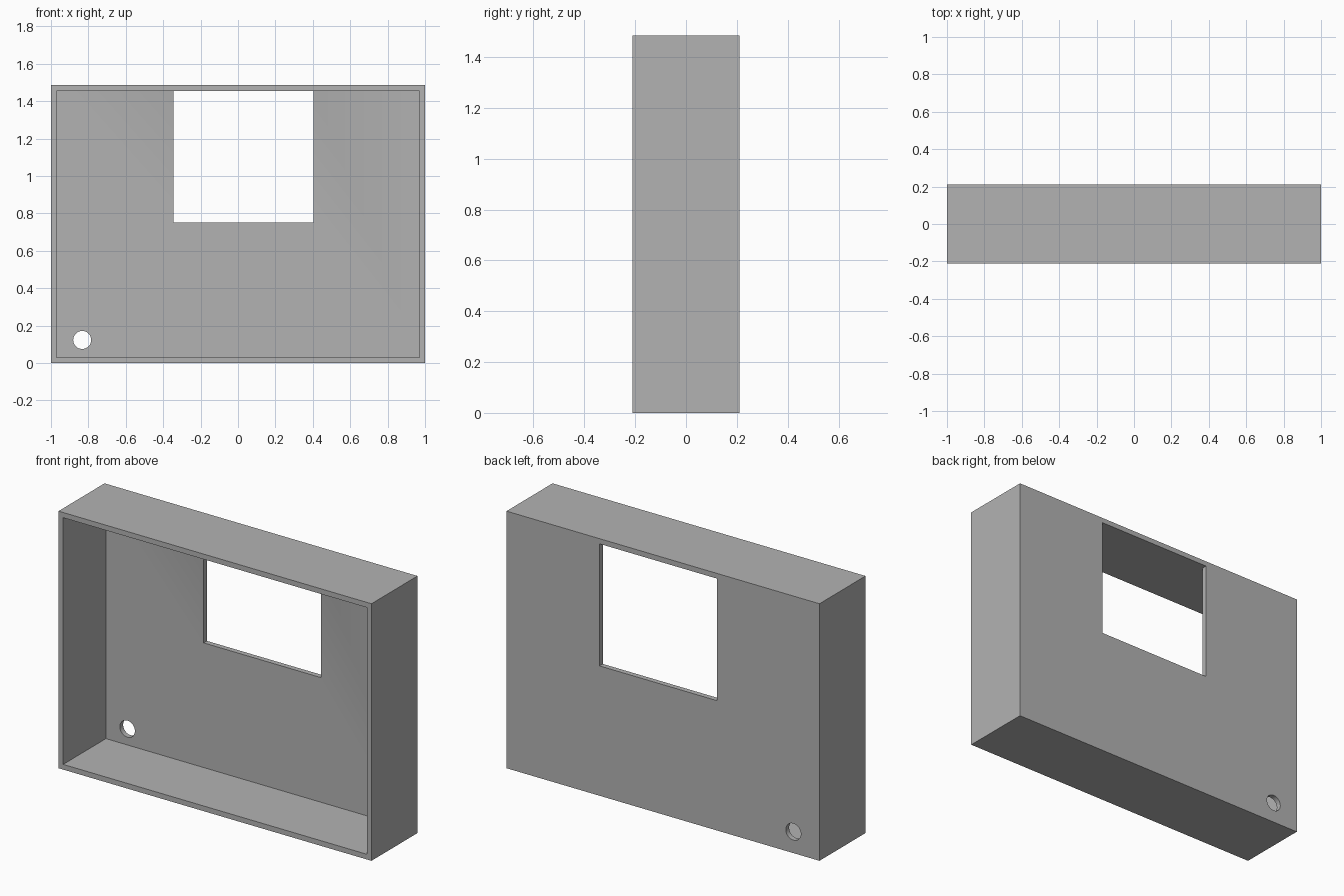
import bpy, bmesh, math
from mathutils import Matrix, Vector

cube = bpy.data.objects.get("Cube")
if cube:
    bpy.data.objects.remove(cube, do_unlink=True)

# Main dimensions
HALF_W, HALF_D, HEIGHT, WALL = 1.0, 0.21, 1.485, 0.03
CEILING = HEIGHT - WALL

grey = bpy.data.materials.new("plain grey")
grey.use_nodes = True
colour = (0.45, 0.45, 0.45, 1)
grey.diffuse_color = colour
grey.node_tree.nodes["Principled BSDF"].inputs["Base Color"].default_value = colour


def add_object(name, bm):
    mesh = bpy.data.meshes.new(name)
    bm.to_mesh(mesh)
    bm.free()
    mesh.materials.append(grey)
    obj = bpy.data.objects.new(name, mesh)
    bpy.context.collection.objects.link(obj)
    return obj


def box(name, low, high):
    low, high = Vector(low), Vector(high)
    bm = bmesh.new()
    bmesh.ops.create_cube(bm, size=1, matrix=Matrix.Translation((low + high) / 2)
                          @ Matrix.Diagonal((*(high - low), 1)))
    return add_object(name, bm)


def cylinder_y(name, x, y, z, radius, depth):
    bm = bmesh.new()
    bmesh.ops.create_cone(bm, cap_ends=True, segments=48, radius1=radius,
                          radius2=radius, depth=depth,
                          matrix=Matrix.Translation((x, y, z))
                          @ Matrix.Rotation(math.pi / 2, 4, "X"))
    return add_object(name, bm)


def cut(target, cutter):
    mod = target.modifiers.new(cutter.name, "BOOLEAN")
    mod.operation, mod.solver, mod.object = "DIFFERENCE", "EXACT", cutter
    cutter.hide_render = True
    bpy.context.view_layer.objects.active = target
    bpy.ops.object.modifier_apply(modifier=mod.name)
    bpy.data.objects.remove(cutter, do_unlink=True)


# Open-fronted case
case = box("case", (-HALF_W, -HALF_D, 0), (HALF_W, HALF_D, HEIGHT))
inner = HALF_W - WALL
cut(case, box("cavity", (-inner, -HALF_D - 0.1, WALL), (inner, HALF_D - WALL, CEILING)))

# Window in the back wall, level with the ceiling
cut(case, box("window", (-0.345, 0, 0.75), (0.405, HALF_D + 0.1, CEILING)))

# Round cable hole in the lower corner
cut(case, cylinder_y("cable_hole", -0.833, HALF_D, 0.123, 0.048, 0.2))

bpy.ops.object.select_all(action="DESELECT")
case.select_set(True)
bpy.context.view_layer.objects.active = case
bpy.ops.object.shade_smooth_by_angle(angle=math.radians(30))
